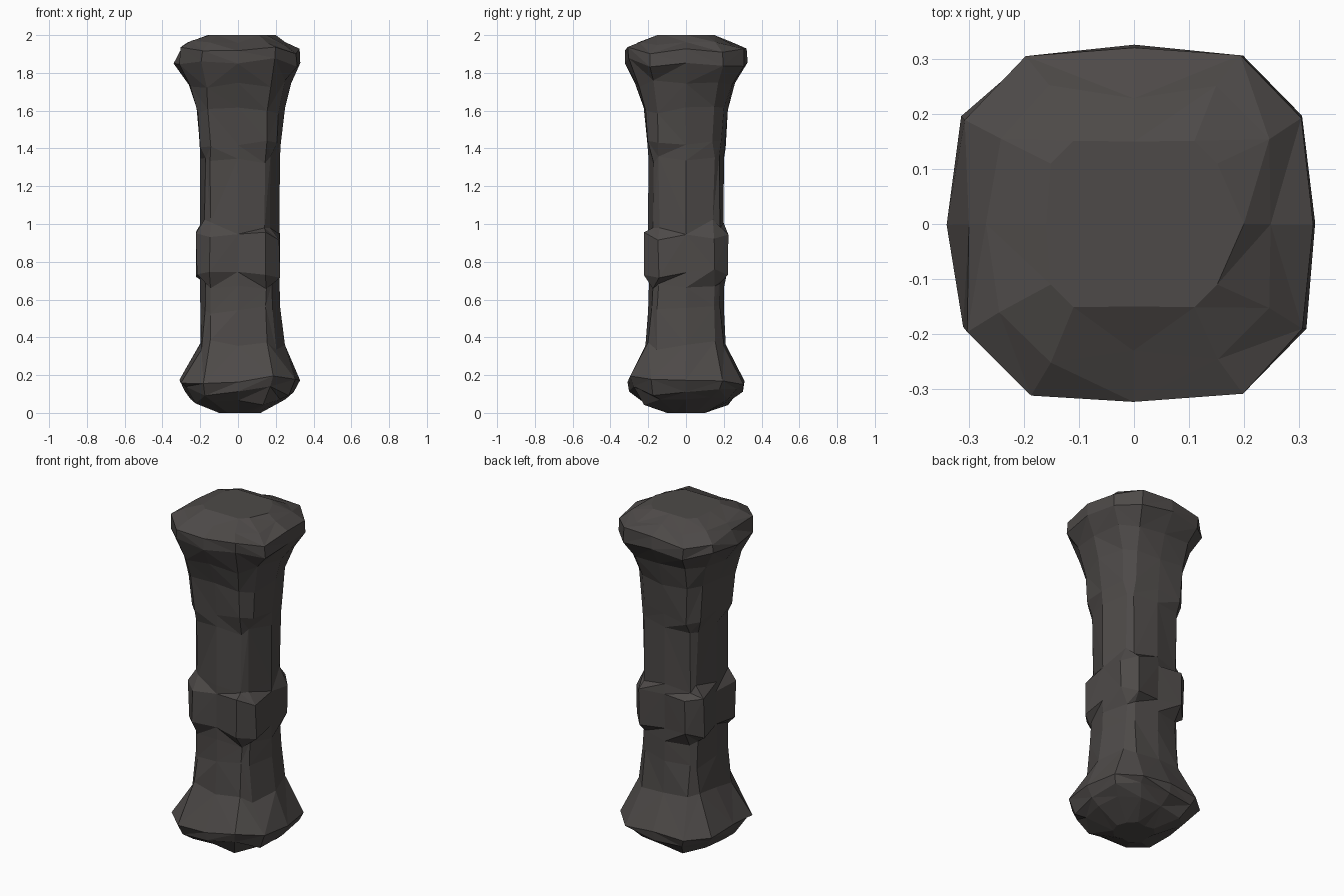
import bpy, bmesh, math, random

if "Cube" in bpy.data.objects:
    bpy.data.objects.remove(bpy.data.objects["Cube"])
random.seed(4)

stone = bpy.data.materials.new("dark stone")
stone.diffuse_color = (0.075, 0.068, 0.065, 1)
stone.use_nodes = True
stone.node_tree.nodes["Principled BSDF"].inputs["Base Color"].default_value = stone.diffuse_color

# Ring: z, half extents (x+, y+, x-, y-), corner radius, corner bevel half-angle
RINGS = [
    (0.005, .12, .09, .09, .09, .11, 16),
    (0.065, .25, .23, .25, .23, .255, 14),
    (0.115, .295, .30, .28, .30, .315, 13),
    (0.17, .33, .31, .31, .31, .345, 13),
    (0.36, .25, .21, .20, .215, .245, 8),
    (0.55, .225, .20, .20, .20, .23, 5),
    (0.67, .22, .20, .20, .195, .226, 5),
    (0.74, .22, .20, .20, .20, .258, 11),
    (0.94, .22, .205, .20, .20, .262, 11),
    (1.00, .22, .20, .20, .20, .226, 5),
    (1.34, .22, .20, .20, .20, .228, 5),
    (1.42, .225, .205, .20, .205, .25, 9),
    (1.61, .25, .22, .22, .225, .262, 9),
    (1.74, .28, .26, .26, .27, .295, 11),
    (1.855, .33, .325, .34, .325, .355, 13),
    (1.925, .325, .32, .30, .325, .355, 13),
    (1.965, .25, .23, .27, .23, .285, 13),
    (2.0, .20, .15, .16, .15, .185, 9),
]
# Corner with a plain, straight upper shaft (+x +y)
PLAIN = {1.42: .23, 1.61: .25}

bm = bmesh.new()
loops = []
for z, xp, yp, xm, ym, d, t in RINGS:
    pts = []
    for q, ext in enumerate((xp, yp, xm, ym)):
        a = math.radians(90 * q)
        pts.append((ext * math.cos(a), ext * math.sin(a)))
        dd = PLAIN.get(z, d) if q == 0 else d
        for s in (-t, t):
            b = a + math.radians(45 + s)
            r = dd / math.cos(math.radians(t))
            pts.append((r * math.cos(b), r * math.sin(b)))
    loop = []
    for i, (x, y) in enumerate(pts):
        # chipped, uneven stone on everything but the end caps
        j = 0 if z < .01 or z > 1.99 else (.006 if i % 3 == 0 else .02)
        dz = random.uniform(-j, j) * 1.3
        loop.append(bm.verts.new((x + random.uniform(-j, j) * .3,
                                  y + random.uniform(-j, j) * .3, z + dz)))
    loops.append(loop)
n = 12
for lo, hi in zip(loops, loops[1:]):
    for i in range(n):
        k = (i + 1) % n
        quad = (lo[i], lo[k], hi[k], hi[i])
        if random.random() < .5:
            bm.faces.new(quad[:3])
            bm.faces.new((quad[0], quad[2], quad[3]))
        else:
            bm.faces.new((quad[0], quad[1], quad[3]))
            bm.faces.new(quad[1:])
bm.faces.new(loops[0][::-1])
bm.faces.new(loops[-1])
# Stand on the ground
for v in loops[0]:
    v.co.z = 0
bmesh.ops.recalc_face_normals(bm, faces=bm.faces)
me = bpy.data.meshes.new("stone_pillar")
bm.to_mesh(me)
bm.free()
me.materials.append(stone)
bpy.context.collection.objects.link(bpy.data.objects.new("stone_pillar", me))
